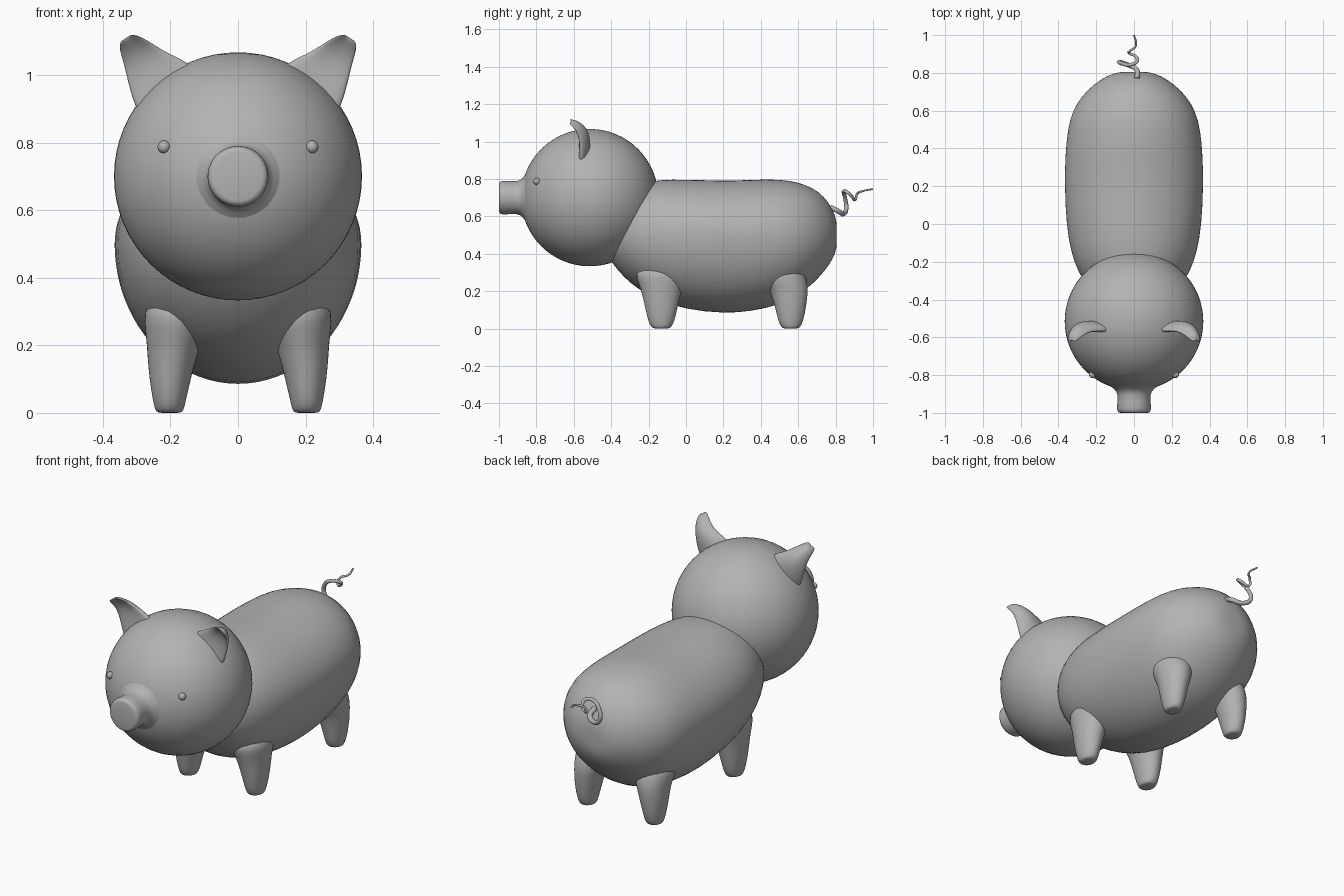
import bpy, bmesh, math
from mathutils import Vector

if "Cube" in bpy.data.objects:
    bpy.data.objects.remove(bpy.data.objects["Cube"])

grey = bpy.data.materials.new("plain grey")
grey.diffuse_color = (0.45, 0.45, 0.45, 1)
grey.use_nodes = True
grey.node_tree.nodes["Principled BSDF"].inputs["Base Color"].default_value = grey.diffuse_color


def finish(ob, angle=60, subsurf=0):
    ob.data.materials.clear()
    ob.data.materials.append(grey)
    if subsurf:
        ob.modifiers.new("smooth", 'SUBSURF').levels = subsurf
        ob.modifiers["smooth"].render_levels = subsurf
    bpy.ops.object.select_all(action='DESELECT')
    ob.select_set(True)
    bpy.context.view_layer.objects.active = ob
    if subsurf:
        bpy.ops.object.shade_smooth()
    else:
        bpy.ops.object.shade_smooth_by_angle(angle=math.radians(angle))
    return ob


def loft(name, rings, subsurf=0, angle=60):
    """Skin a list of closed point rings and cap both ends."""
    bm = bmesh.new()
    loops = [[bm.verts.new(p) for p in ring] for ring in rings]
    n = len(loops[0])
    for a, b in zip(loops, loops[1:]):
        for i in range(n):
            j = (i + 1) % n
            bm.faces.new((a[i], a[j], b[j], b[i]))
    caps = [bm.faces.new(loops[0]), bm.faces.new(loops[-1])]
    for cap in caps:
        # a fan keeps the smoothed cap even
        bmesh.ops.poke(bm, faces=[cap])
    bmesh.ops.recalc_face_normals(bm, faces=bm.faces[:])
    me = bpy.data.meshes.new(name)
    bm.to_mesh(me)
    bm.free()
    ob = bpy.data.objects.new(name, me)
    bpy.context.collection.objects.link(ob)
    return finish(ob, angle, subsurf)


def circle(n):
    return [(math.cos(2 * math.pi * i / n), math.sin(2 * math.pi * i / n)) for i in range(n)]


def ball(name, loc, r, seg):
    bpy.ops.mesh.primitive_uv_sphere_add(segments=seg, ring_count=seg // 2, radius=r, location=loc)
    ob = bpy.context.object
    ob.name = name
    return finish(ob)


# Body: sections along y as (y, top, bottom, half width), widest at z = 0.5
body = [(-.43, .63, .41, .11), (-.40, .69, .355, .175), (-.33, .74, .27, .25),
        (-.25, .775, .205, .298), (-.15, .797, .15, .335), (0, .798, .10, .36),
        (.2, .79, .079, .368), (.35, .796, .09, .366), (.5, .80, .125, .353),
        (.6, .783, .175, .327), (.68, .753, .24, .275), (.74, .705, .305, .213),
        (.785, .64, .37, .145), (.806, .575, .425, .08)]
loft("body", [[(w * c, y, .5 + (s * (t - .5) if s > 0 else s * (.5 - b))) for c, s in circle(40)]
              for y, t, b, w in body], subsurf=1)

# Head and eyes
ball("head", (0, -.515, .70), .367, 64)
for side in (-1, 1):
    ball("eye", (side * .219, -.797, .787), .019, 20)

# Snout: turned profile (y, radius) flaring into the head
snout = [(-.84, .145), (-.861, .122), (-.872, .107), (-.885, .095), (-.905, .088),
         (-.94, .088), (-.975, .09), (-.99, .087), (-.998, .08), (-1.0, .072)]
loft("snout", [[(r * c, y, .70 + r * s) for c, s in circle(40)] for y, r in snout], angle=70)

# Legs: (z, centre x, x radius, y radius, y shift of the hind leg)
leg = [(0, .203, .036, .04, 0), (.008, .203, .043, .055, 0), (.04, .203, .05, .071, 0),
       (.10, .201, .062, .085, 0), (.17, .195, .074, .10, -.005), (.22, .187, .085, .115, -.015),
       (.27, .18, .10, .135, -.045), (.33, .17, .105, .14, -.07)]
for name, y0, hind in (("front_leg", -.132, 0), ("back_leg", .56, 1)):
    for side in (-1, 1):
        loft(name, [[(side * (x + rx * c), y0 + hind * dy + ry * (1 - .05 * hind) * s, z)
                     for c, s in circle(20)] for z, x, rx, ry, dy in leg], subsurf=1)

# Ears: cupped blades, rings as (inner x, z, outer x, z, y, half thickness)
ear = [(.10, .98, .28, .86, -.55, .035), (.14, 1.038, .308, .91, -.55, .031),
       (.20, 1.06, .324, .97, -.547, .027), (.245, 1.088, .34, 1.04, -.558, .024),
       (.285, 1.113, .351, 1.075, -.588, .021), (.312, 1.122, .351, 1.097, -.612, .015)]
for side in (-1, 1):
    rings = []
    for ix, iz, ox, oz, y, th in ear:
        mid = Vector(((ix + ox) / 2, y, (iz + oz) / 2))
        half = Vector(((ox - ix) / 2, 0, (oz - iz) / 2))
        ring = []
        for c, s in circle(20):
            p = mid + half * c + Vector((0, th * s - .02 * c * c + .008, 0))
            ring.append((side * p.x, p.y, p.z))
        rings.append(ring)
    loft("ear", rings, subsurf=1)

# Tail: tapering corkscrew
path = [(.015, .77, .65), (.015, .815, .627), (-.03, .842, .613), (-.075, .857, .645),
        (-.065, .85, .70), (-.025, .843, .732), (.015, .86, .73), (.008, .888, .705),
        (-.025, .905, .69), (-.022, .915, .72), (.01, .945, .735), (0, 1.0, .746)]
cu = bpy.data.curves.new("tail", 'CURVE')
cu.dimensions = '3D'
cu.bevel_depth = .013
cu.bevel_resolution = 3
cu.use_fill_caps = True
sp = cu.splines.new('BEZIER')
sp.bezier_points.add(len(path) - 1)
for i, (bp, p) in enumerate(zip(sp.bezier_points, path)):
    bp.co = p
    bp.handle_left_type = bp.handle_right_type = 'AUTO'
    bp.radius = 1.1 - .75 * i / (len(path) - 1)
tail = bpy.data.objects.new("tail", cu)
bpy.context.collection.objects.link(tail)
bpy.ops.object.select_all(action='DESELECT')
tail.select_set(True)
bpy.context.view_layer.objects.active = tail
bpy.ops.object.convert(target='MESH')
finish(bpy.context.object)
